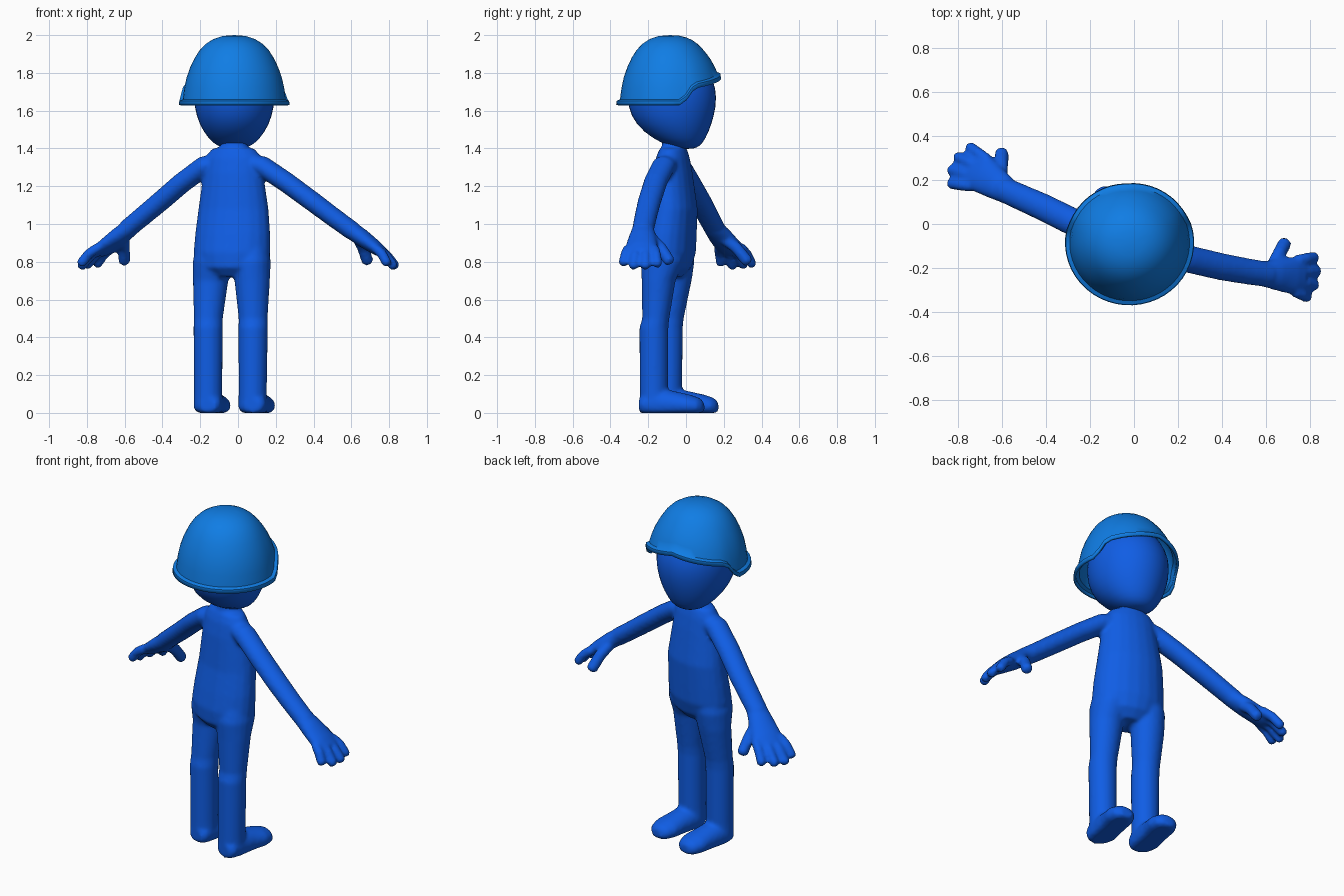
import bpy, bmesh, math
from mathutils import Vector

cube = bpy.data.objects.get("Cube")
if cube:
    bpy.data.objects.remove(cube, do_unlink=True)


def material(name, colour):
    m = bpy.data.materials.new(name)
    m.diffuse_color = colour
    m.use_nodes = True
    m.node_tree.nodes["Principled BSDF"].inputs["Base Color"].default_value = colour
    return m


skin = material("royal_blue", (0.005, 0.11, 0.78, 1))
shell = material("sky_blue", (0.005, 0.205, 0.78, 1))
UP = Vector((0, 0, 1))


def skin_rings(bm, rings):
    """Bridge equal rings of points and close both ends."""
    loops = [[bm.verts.new(p) for p in ring] for ring in rings]
    n = len(loops[0])
    for a, b in zip(loops, loops[1:]):
        for i in range(n):
            j = (i + 1) % n
            bm.faces.new((a[i], a[j], b[j], b[i]))
    bm.faces.new(loops[0][::-1])
    bm.faces.new(loops[-1])


def tube(bm, path, side=None, n=20):
    """Elliptical tube along (point, half width, half thickness) stations."""
    pts = [Vector(p) for p, _, _ in path]
    rings = []
    for i, (_, w, t) in enumerate(path):
        d = (pts[min(i + 1, len(pts) - 1)] - pts[max(i - 1, 0)]).normalized()
        s = (side or d.cross(UP)).normalized()
        if side:
            u = UP
            s = Vector((s.x, s.y, 0))
            u = Vector((-s.y, s.x, 0)) if abs(d.z) > 0.7 else UP
        else:
            u = s.cross(d)
        ring = []
        for k in range(n):
            a = k * math.tau / n
            p = pts[i] + s * w * math.cos(a) + u * t * math.sin(a)
            p.z = max(p.z, 0)
            ring.append(p)
        rings.append(ring)
    skin_rings(bm, rings)


def column(bm, rows, turn=0):
    """Upright tube from rows of z, centre x, centre y, half x, half y."""
    tube(bm, [((x, y, z), rx, ry) for z, x, y, rx, ry in rows],
         Vector((math.cos(turn), math.sin(turn), 0)))


def finger(bm, base, tip, r):
    base, tip = Vector(base), Vector(tip)
    mid = (base + tip) / 2 + UP * 0.015
    d = (tip - mid).normalized()
    tube(bm, [(base, r, r), (mid, r, r), (tip - d * 0.015, r, r),
              (tip, r * 0.6, r * 0.6)], n=12)


def hand(bm, wrist, knuckle, tips, thumb, order):
    wrist, knuckle = Vector(wrist), Vector(knuckle)
    d = knuckle - wrist
    side = d.cross(UP).normalized() * order
    tube(bm, [(wrist - d * 0.15, 0.058, 0.046), (wrist + d * 0.3, 0.073, 0.047),
              (wrist + d * 0.85, 0.088, 0.038), (knuckle + d * 0.15, 0.08, 0.028)])
    for i, tip in enumerate(tips):
        finger(bm, knuckle - d * 0.1 + side * (0.07 - 0.047 * i), tip, 0.027)
    finger(bm, thumb[0], thumb[1], 0.032)


def finish(name, bm, mat):
    bmesh.ops.recalc_face_normals(bm, faces=bm.faces)
    me = bpy.data.meshes.new(name)
    bm.to_mesh(me)
    bm.free()
    me.materials.append(mat)
    for p in me.polygons:
        p.use_smooth = True
    ob = bpy.data.objects.new(name, me)
    bpy.context.collection.objects.link(ob)
    return ob


# Body: torso, legs, feet, arms and hands fused into one skin
bm = bmesh.new()
column(bm, [
    (0.72, -0.03, -0.10, 0.10, 0.08), (0.77, -0.03, -0.10, 0.185, 0.125),
    (0.85, -0.032, -0.09, 0.208, 0.138), (0.95, -0.028, -0.08, 0.203, 0.132),
    (1.08, -0.024, -0.065, 0.19, 0.122), (1.27, -0.025, -0.07, 0.162, 0.1),
    (1.35, -0.025, -0.07, 0.152, 0.085), (1.395, -0.025, -0.068, 0.12, 0.07),
    (1.41, -0.022, -0.065, 0.07, 0.062), (1.48, -0.02, -0.065, 0.06, 0.06)],
    math.radians(-14))

# Legs: right one stands forward of the left
column(bm, [
    (0.02, 0.078, -0.168, 0.077, 0.077), (0.12, 0.078, -0.17, 0.075, 0.075),
    (0.45, 0.08, -0.17, 0.078, 0.077), (0.5, 0.08, -0.16, 0.077, 0.072),
    (0.7, 0.075, -0.145, 0.094, 0.09), (0.8, 0.072, -0.125, 0.102, 0.115),
    (0.9, 0.07, -0.11, 0.09, 0.1)])
column(bm, [
    (0.02, -0.158, -0.094, 0.077, 0.077), (0.12, -0.158, -0.095, 0.075, 0.075),
    (0.45, -0.158, -0.094, 0.078, 0.077), (0.5, -0.157, -0.086, 0.077, 0.074),
    (0.7, -0.145, -0.06, 0.094, 0.09), (0.8, -0.137, -0.065, 0.103, 0.11),
    (0.9, -0.13, -0.07, 0.09, 0.1)])

# Feet with flat soles
for dx, dy in ((0, 0), (-0.236, 0.075)):
    tube(bm, [((x + dx, y + dy, z), w, t) for x, y, z, w, t in (
        (0.076, -0.245, 0.04, 0.045, 0.04), (0.077, -0.22, 0.045, 0.068, 0.06),
        (0.08, -0.16, 0.05, 0.078, 0.085), (0.1, -0.06, 0.045, 0.076, 0.07),
        (0.118, 0.02, 0.04, 0.082, 0.057), (0.128, 0.07, 0.035, 0.066, 0.045),
        (0.132, 0.093, 0.03, 0.035, 0.028))], Vector((1, -0.2, 0)))

# Arms
for path in (
    ((0.05, -0.09, 1.325), (0.13, -0.12, 1.305), (0.25, -0.16, 1.225),
     (0.4, -0.195, 1.115), (0.5, -0.213, 1.04), (0.61, -0.23, 0.96)),
    ((-0.1, -0.05, 1.325), (-0.18, -0.035, 1.305), (-0.3, 0.02, 1.215),
     (-0.41, 0.075, 1.12), (-0.5, 0.115, 1.045), (-0.59, 0.155, 0.97))):
    radii = (0.06, 0.064, 0.063, 0.062, 0.06, 0.058)
    tube(bm, [(p, r, r * 0.86) for p, r in zip(path, radii)])

# Hands, fingers listed from the thumb side
hand(bm, (0.61, -0.228, 0.96), (0.75, -0.237, 0.86),
     ((0.83, -0.15, 0.775), (0.842, -0.215, 0.765),
      (0.832, -0.28, 0.765), (0.795, -0.335, 0.78)),
     ((0.635, -0.185, 0.925), (0.69, -0.08, 0.79)), -1)
hand(bm, (-0.59, 0.158, 0.965), (-0.715, 0.24, 0.865),
     ((-0.755, 0.355, 0.775), (-0.812, 0.31, 0.77),
      (-0.84, 0.25, 0.765), (-0.84, 0.185, 0.78)),
     ((-0.605, 0.2, 0.925), (-0.602, 0.335, 0.79)), 1)
body = finish("body", bm, skin)
fuse = body.modifiers.new("fuse", "REMESH")
fuse.mode = "VOXEL"
fuse.voxel_size = 0.011
fuse.use_smooth_shade = True
soften = body.modifiers.new("soften", "SMOOTH")
soften.factor = 0.5
soften.iterations = 5

# Head: rows of z, back y, front y, half width
bm = bmesh.new()
column(bm, [(z, -0.02, (b + f) / 2, w, (f - b) / 2) for z, b, f, w in (
    (1.397, -0.03, 0.04, 0.04), (1.412, -0.09, 0.075, 0.09),
    (1.45, -0.175, 0.105, 0.137), (1.525, -0.27, 0.138, 0.188),
    (1.62, -0.312, 0.163, 0.215), (1.72, -0.315, 0.165, 0.22),
    (1.82, -0.28, 0.12, 0.19), (1.9, -0.2, 0.05, 0.12), (1.93, -0.12, -0.04, 0.05))])
head = finish("head", bm, skin)
head.modifiers.new("round", "SUBSURF").levels = 1


# Helmet: dome whose rim rises over the face and flares outward
def rim_height(a):
    s = min(max((82 - a) / 20, 0), 1)
    return 1.63 + 0.09 * s * s * (3 - 2 * s) + 0.055 * max(0, 62 - a) / 62


def dome_radius(z):
    u = max(0, (z - 1.65) / 0.35) ** 2.4
    return 0.25 * max(0, 1 - u) ** (1 / 2.4)


bm = bmesh.new()
SEGMENTS, STEPS = 48, 9
loops = []
for k in range(SEGMENTS):
    a = k * math.tau / SEGMENTS
    front = math.degrees(min(a, math.tau - a))
    low = rim_height(front)
    a += math.radians(3)
    rib = []
    for i in range(1, STEPS + 1):
        z = 2 - (1.97 - low) * (1 - math.cos(i / STEPS * math.pi / 2))
        flare = 0.02 * max(0, i / STEPS - 0.6) / 0.4
        rib.append((dome_radius(z) + flare, z))
    edge = max(rib[-1][0], 0.235) + 0.018
    rib += [(edge, low + 0.022), (edge + 0.003, low)]
    loops.append([bm.verts.new((-0.02 - 1.01 * r * math.sin(a),
                                -0.085 + 0.98 * r * math.cos(a), z)) for r, z in rib])
top = bm.verts.new((-0.02, -0.085, 2))
for a, b in zip(loops, loops[1:] + loops[:1]):
    bm.faces.new((top, a[0], b[0]))
    for i in range(len(a) - 1):
        bm.faces.new((a[i], a[i + 1], b[i + 1], b[i]))
helmet = finish("helmet", bm, shell)
wall = helmet.modifiers.new("wall", "SOLIDIFY")
wall.thickness = 0.014
wall.offset = -1
bpy.context.view_layer.objects.active = helmet
helmet.select_set(True)
bpy.ops.object.shade_smooth_by_angle(angle=math.radians(45))
